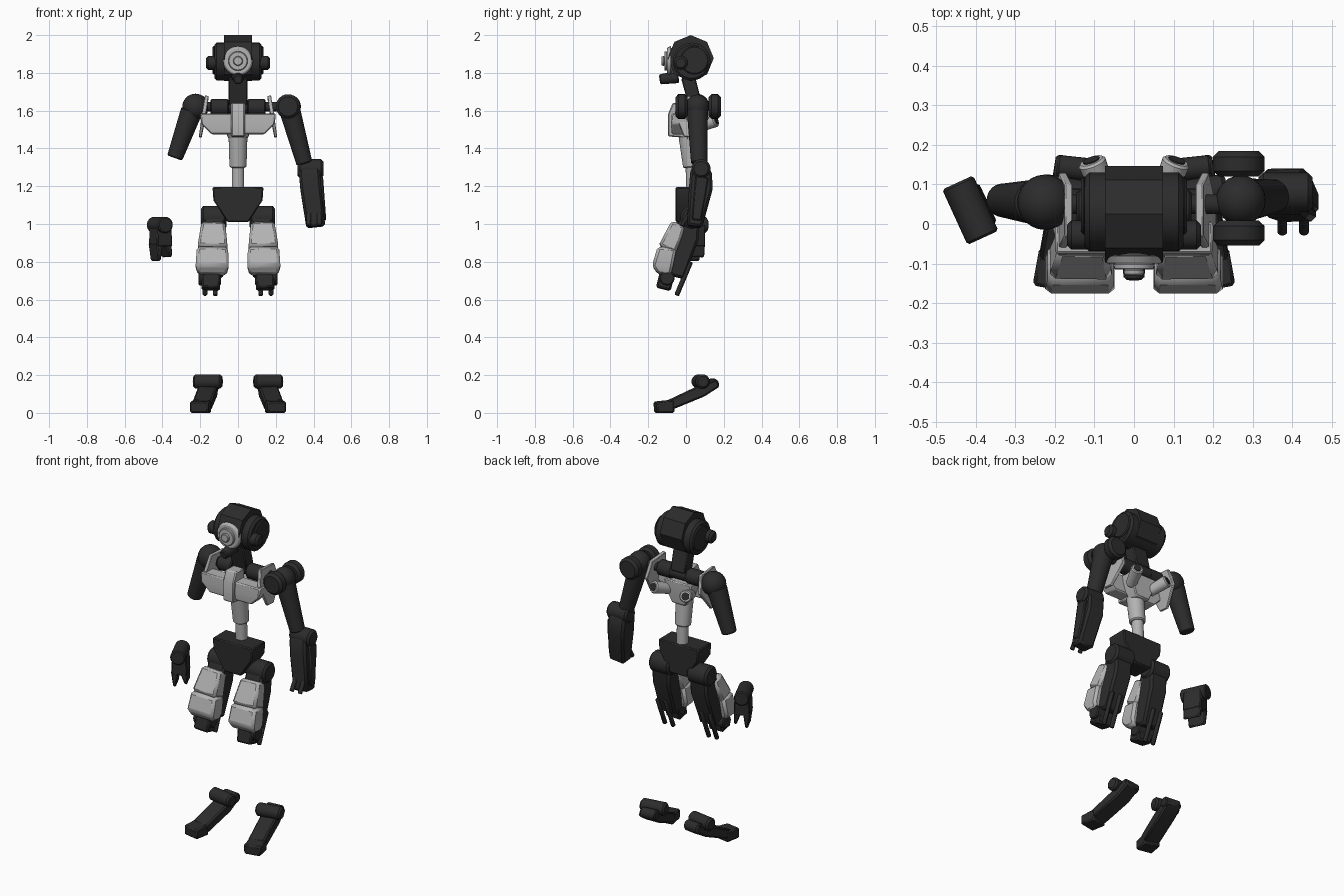
import bpy
import bmesh
import math
from mathutils import Vector

default_cube = bpy.data.objects.get("Cube")
if default_cube:
    bpy.data.objects.remove(default_cube, do_unlink=True)


def make_material(name, value):
    material = bpy.data.materials.new(name)
    color = (value, value, value, 1)
    material.diffuse_color = color
    material.use_nodes = True
    shader = material.node_tree.nodes["Principled BSDF"]
    shader.inputs["Base Color"].default_value = color
    return material


DARK = make_material("charcoal", .025)
LIGHT = make_material("light grey", .45)


def finish(name, bm, material, bevel, mirror):
    bmesh.ops.recalc_face_normals(bm, faces=bm.faces)
    mesh = bpy.data.meshes.new(name)
    bm.to_mesh(mesh)
    bm.free()
    mesh.materials.append(material)
    part = bpy.data.objects.new(name, mesh)
    bpy.context.collection.objects.link(part)
    bpy.ops.object.select_all(action="DESELECT")
    part.select_set(True)
    bpy.context.view_layer.objects.active = part
    bpy.ops.object.shade_smooth_by_angle(angle=math.radians(32))
    if bevel:
        modifier = part.modifiers.new("edge bevel", "BEVEL")
        modifier.width = bevel
        modifier.segments = 1
        modifier.limit_method = "ANGLE"
    if mirror:
        part.modifiers.new("other side", "MIRROR")


def rod(name, start, end, radius, end_radius=None, material=DARK,
        bevel=.006, sides=24, mirror=False):
    """Cylinder or cone between two points."""
    start, end = Vector(start), Vector(end)
    axis = end - start
    bm = bmesh.new()
    bmesh.ops.create_cone(bm, cap_ends=True, segments=sides, radius1=radius,
                          radius2=end_radius or radius, depth=axis.length)
    turn = axis.to_track_quat("Z", "Y").to_matrix().to_4x4()
    bmesh.ops.transform(bm, matrix=turn, verts=bm.verts)
    bmesh.ops.translate(bm, vec=(start + end) / 2, verts=bm.verts)
    finish(name, bm, material, bevel, mirror)


def bar(name, x_from, x_to, y, z, radius, **options):
    """Cylinder lying straight across the body."""
    rod(name, (x_from, y, z), (x_to, y, z), radius, **options)


def loft(name, *stations, material=DARK, bevel=.006, across=(1, 0, 0), mirror=False):
    """Boxy limb through stations of x, y, z, width, depth."""
    centres = [Vector(station[:3]) for station in stations]
    along = (centres[-1] - centres[0]).normalized()
    front = along.cross(Vector(across)).normalized()
    side = front.cross(along)
    bm = bmesh.new()
    rings = []
    for centre, (*_, width, depth) in zip(centres, stations):
        half_side, half_front = side * width / 2, front * depth / 2
        corners = (half_side + half_front, half_side - half_front,
                   -half_side - half_front, -half_side + half_front)
        rings.append([bm.verts.new(centre + corner) for corner in corners])
    bm.faces.new(rings[0])
    bm.faces.new(rings[-1])
    for upper, lower in zip(rings, rings[1:]):
        for i in range(4):
            bm.faces.new((upper[i - 1], upper[i], lower[i], lower[i - 1]))
    finish(name, bm, material, bevel, mirror)


def ball(name, centre, radius):
    bm = bmesh.new()
    bmesh.ops.create_uvsphere(bm, u_segments=24, v_segments=14, radius=radius)
    bmesh.ops.translate(bm, vec=centre, verts=bm.verts)
    finish(name, bm, DARK, bevel=0, mirror=False)


# Head: drum, faceted crest and cheek pods
bar("head_drum", -.125, .125, .03, 1.86, .1, bevel=.012, sides=32)
bar("head_crest", -.073, .073, .025, 1.878, .122, bevel=0, sides=8)
bar("cheek_bar", -.17, .17, -.028, 1.853, .037, bevel=.012)
bar("ear_discs", .12, .134, .045, 1.867, .075, mirror=True)

# Lens: rings stepping forward, each one narrower
lens_y = -.04
for name, length, radius, tip in (("lens_mount", .04, .07, .07),
                                  ("lens_ring", .02, .08, .07),
                                  ("lens_rim", .015, .052, .05),
                                  ("lens_core", .015, .026, .024)):
    rod(name, (0, lens_y, 1.863), (0, lens_y - length, 1.863), radius, tip,
        material=LIGHT, bevel=.003)
    lens_y -= length
rod("chin", (0, -.04, 1.78), (0, -.14, 1.765), .034, .026)
loft("neck", (0, .01, 1.78, .1, .075), (0, .05, 1.63, .1, .07))

# Chest: wide front plate, breast bone and tapering back
loft("chest_front", (0, -.035, 1.585, .4, .08), (0, -.035, 1.53, .39, .09),
     (0, -.035, 1.475, .28, .08), material=LIGHT)
loft("breast_bone", (0, -.03, 1.64, .072, .08), (0, -.04, 1.58, .072, .11),
     (0, -.04, 1.46, .072, .11), material=LIGHT)
loft("chest_back", (0, .04, 1.58, .18, .09), (0, .04, 1.53, .17, .09),
     (0, .04, 1.44, .09, .07), material=LIGHT)
loft("side_plates", (.165, .035, 1.675, .02, .13), (.18, .035, 1.58, .02, .19),
     (.2, .02, 1.46, .015, .06), material=LIGHT, bevel=.003, mirror=True)

# Collar and back nozzles
bar("collar_bar", -.06, .06, .05, 1.62, .035)
bar("collar_blocks", .05, .145, .04, 1.617, .045, mirror=True)
bar("shoulder_axles", .14, .23, .05, 1.62, .025, mirror=True)
nozzle_end = Vector((.108, .16, 1.55))
nozzle_lip = Vector((.001, .003, .001))
rod("back_nozzles", (.065, .05, 1.51), nozzle_end, .03, .036, LIGHT, mirror=True)
rod("nozzle_bores", nozzle_end, nozzle_end + nozzle_lip, .022, bevel=0, mirror=True)

# Waist and pelvis
rod("waist_sleeve", (0, .03, 1.3), (0, .01, 1.47), .045, .05, LIGHT)
rod("waist_post", (0, .035, 1.18), (0, .03, 1.32), .033, material=LIGHT)
loft("pelvis", (0, .01, 1.195, .27, .13), (0, .01, 1.125, .26, .13),
     (0, .01, 1.01, .11, .13))

# Thighs with stepped front plates, knees and pistons
bar("hip_joints", .06, .195, .03, 1.035, .06, bevel=.012, mirror=True)
loft("thighs", (.125, .03, 1.05, .115, .09), (.128, 0, .93, .115, .135),
     (.135, -.055, .72, .11, .09), bevel=.012, mirror=True)
loft("upper_thigh_plates", (.13, -.04, 1, .125, .08), (.135, -.1, .865, .16, .1),
     material=LIGHT, bevel=.014, mirror=True)
loft("lower_thigh_plates", (.135, -.1, .875, .165, .1), (.137, -.125, .775, .175, .11),
     (.137, -.115, .73, .15, .07), material=LIGHT, bevel=.014, mirror=True)
loft("knee_blocks", (.14, -.09, .78, .09, .08), (.145, -.12, .655, .1, .08),
     bevel=.01, mirror=True)
bar("knee_joints", .09, .208, -.1, .715, .04, mirror=True)
for name, x in (("inner_pistons", .12), ("outer_pistons", .175)):
    rod(name, (x, .025, .8), (x, -.05, .622), .013, sides=12, mirror=True)

# Feet: sloping sole, flat toe, rollers at the ankle
loft("soles", (.15, .165, .155, .095, .04), (.16, .08, .115, .1, .065),
     (.19, -.09, .04, .1, .055), bevel=.008, mirror=True)
loft("toes", (.19, -.07, .035, .1, .07), (.207, -.163, .03, .1, .06),
     bevel=.008, mirror=True)
rod("ankle_rollers", (.085, .065, .166), (.235, .09, .166), .038, bevel=.01, mirror=True)
rod("heel_rollers", (.1, .135, .152), (.195, .145, .152), .03, mirror=True)

# Shoulders and upper arms
for name, y in (("left_shoulder_front", -.055), ("left_shoulder_back", .12)):
    rod(name, (.265, y, 1.622), (.265, y + .064, 1.622), .065, bevel=.014)
ball("left_shoulder", (.27, .06, 1.622), .063)
rod("left_upper_arm", (.275, .06, 1.6), (.352, .07, 1.32), .056, .043)
ball("right_shoulder", (-.225, .055, 1.62), .07)
rod("right_upper_arm", (-.245, .055, 1.6), (-.335, .06, 1.35), .058, .042)

# Left forearm and fingers
bar("left_elbow", .315, .452, .08, 1.293, .05, bevel=.012)
loft("left_forearm", (.375, .08, 1.32, .1, .06), (.378, .08, 1.27, .11, .115),
     (.385, .078, 1.19, .11, .125), (.412, .045, .985, .1, .08), bevel=.012)
loft("left_forearm_shell", (.44, .085, 1.25, .02, .07), (.457, .055, 1.02, .02, .05))
for name, x in (("left_inner_finger", .375), ("left_outer_finger", .43)):
    rod(name, (x, .04, 1.09), (x, -.02, .99), .013, sides=12)

# Detached right hand: wrist roller, palm and two prongs
turned = (.9, .42, 0)
rod("right_wrist_roller", (-.446, .105, .995), (-.382, -.035, .995), .043)
loft("right_palm", (-.41, .035, 1, .08, .11), (-.41, .035, .88, .09, .11), across=turned)
loft("right_outer_prong", (-.435, .025, .9, .04, .11), (-.435, .025, .805, .015, .1),
     across=turned)
loft("right_inner_prong", (-.39, .045, .9, .04, .11), (-.375, .05, .825, .015, .1),
     across=turned)
